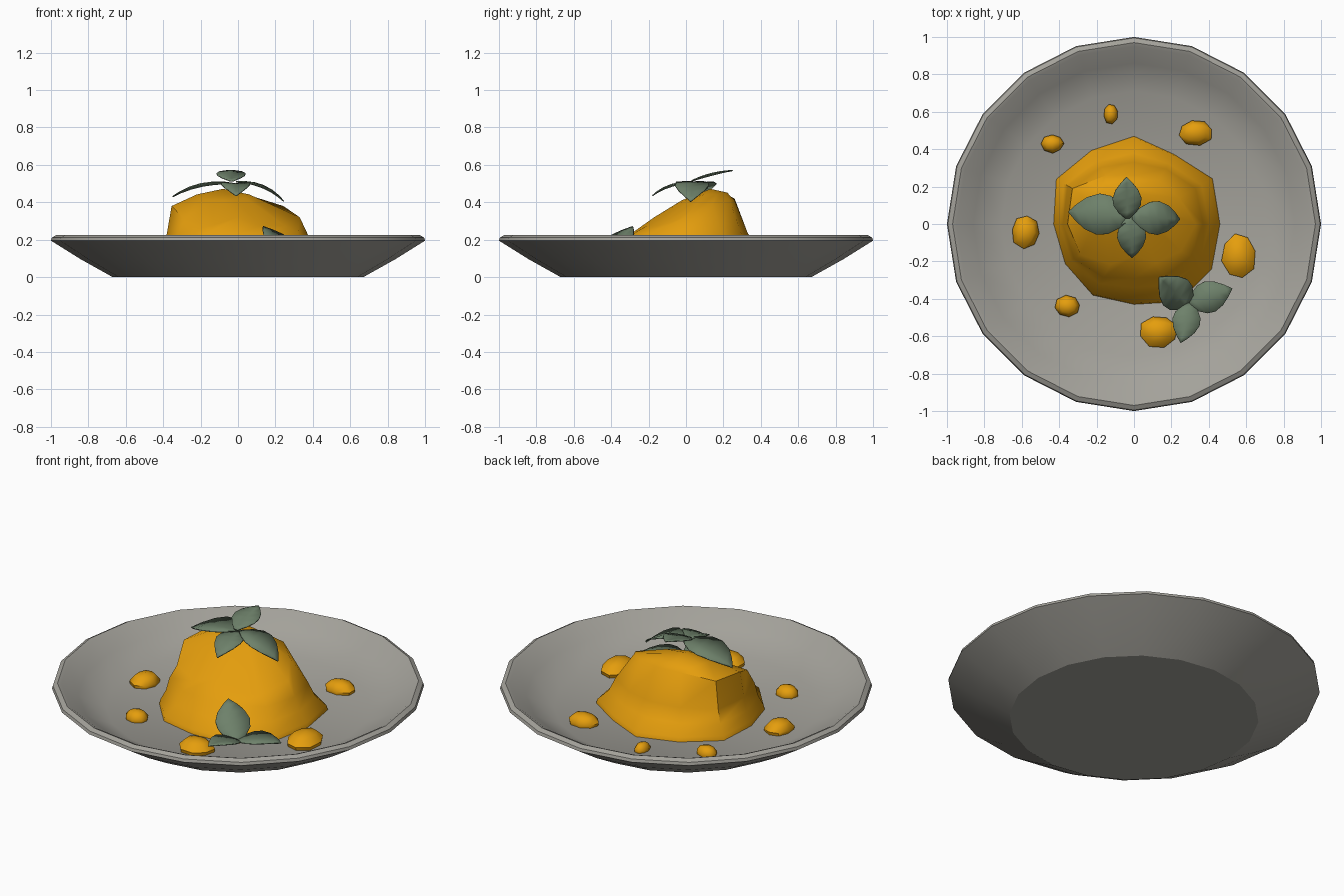
import bpy, bmesh, math, random
from mathutils import Vector

if "Cube" in bpy.data.objects:
    bpy.data.objects.remove(bpy.data.objects["Cube"])

random.seed(4)


def material(name, rgb):
    m = bpy.data.materials.new(name)
    m.diffuse_color = (*rgb, 1)
    m.use_nodes = True
    m.node_tree.nodes["Principled BSDF"].inputs["Base Color"].default_value = m.diffuse_color
    return m


GREY = material("warm grey", (0.37, 0.36, 0.325))
ORANGE = material("orange", (0.78, 0.34, 0.004))
GREEN = material("sage green", (0.155, 0.22, 0.145))


def finish(name, bm, mat, angle=40):
    bmesh.ops.recalc_face_normals(bm, faces=bm.faces)
    me = bpy.data.meshes.new(name)
    bm.to_mesh(me)
    bm.free()
    ob = bpy.data.objects.new(name, me)
    bpy.context.collection.objects.link(ob)
    me.materials.append(mat)
    bpy.ops.object.select_all(action='DESELECT')
    ob.select_set(True)
    bpy.context.view_layer.objects.active = ob
    bpy.ops.object.shade_smooth_by_angle(angle=math.radians(angle))
    return ob


def loft(bm, rings, bottom, top):
    """Bridge closed rings of points; cap each end with a fan to a point."""
    vs = [[bm.verts.new(p) for p in r] for r in rings]
    n = len(vs[0])
    for a, b in zip(vs, vs[1:]):
        for i in range(n):
            j = (i + 1) % n
            bm.faces.new((a[i], a[j], b[j], b[i]))
    for ring, p in ((vs[0], bottom), (vs[-1], top)):
        c = bm.verts.new(p)
        for i in range(n):
            bm.faces.new((ring[i], ring[(i + 1) % n], c))


def polar(r, a, z):
    return (r * math.cos(a), r * math.sin(a), z)


# Plate: 20-sided bowl profile
profile = [(0.67, 0), (0.84, 0.095), (1.0, 0.195), (0.995, 0.212), (0.97, 0.225),
           (0.95, 0.217), (0.86, 0.155), (0.71, 0.08)]
bm = bmesh.new()
loft(bm, [[polar(r, i * math.tau / 20, z) for i in range(20)] for r, z in profile],
     (0, 0, 0), (0, 0, 0.08))
finish("plate", bm, GREY, 28)

# Mound: flared skirt, steep wall, lopsided shoulder, crown (30 degree steps)
angles = [math.radians(30 * i) for i in range(12)]
skirt = [.46, .485, .43, .47, .455, .48, .43, .425, .44, .43, .48, .48]
wall = [.37, .38, .34, .33, .35, .41, .38, .37, .33, .29, .32, .37]
shoulder = [(.33, .32), (.28, .38), (.27, .41), (.26, .41), (.30, .42), (.38, .39),
            (.355, .38), (.33, .31), (.25, .28), (.17, .32), (.24, .275), (.29, .275)]
rings = [[polar(r, a, 0.078) for r, a in zip(skirt, angles)],
         [polar(r * 0.985, a, 0.105) for r, a in zip(skirt, angles)],
         [polar(r * 0.35 + w * 0.65, a, 0.16) for r, w, a in zip(skirt, wall, angles)],
         [polar(w, a, 0.235) for w, a in zip(wall, angles)],
         [polar(r, a, z) for (r, z), a in zip(shoulder, angles)]]
rings.append([(-0.08 + 0.14 * math.cos(a), 0.1 + 0.12 * math.sin(a),
               0.452 + 0.02 * min(0, 2 * math.sin(a)) - 0.01 * abs(math.cos(a)))
              for a in angles])
bm = bmesh.new()
loft(bm, rings, (0, 0, 0.078), (-0.08, 0.13, 0.472))
finish("mound", bm, ORANGE, 50)

# Scattered lumps: x, y, half width, half depth
lumps = [(.33, .49, .095, .07), (-.125, .59, .04, .055), (-.435, .43, .062, .05),
         (-.58, -.04, .078, .09), (-.355, -.44, .07, .058), (.13, -.575, .105, .092),
         (.56, -.17, .095, .125)]
for k, (x, y, a, b) in enumerate(lumps):
    h = 0.03 + 0.45 * min(a, b)
    bm = bmesh.new()
    turn = random.random()
    jit = [random.uniform(0.9, 1.06) for _ in range(8)]
    lay = []
    for s, z in ((0.95, 0.078), (1.0, 0.078 + h * 0.3), (0.65, 0.078 + h * 0.8)):
        lay.append([(x + a * s * jit[i] * math.cos(turn + i * math.tau / 8),
                     y + b * s * jit[i] * math.sin(turn + i * math.tau / 8), z)
                    for i in range(8)])
    loft(bm, lay, (x, y, 0.078), (x, y, 0.078 + h))
    finish(f"lump_{k + 1}", bm, ORANGE, 50)


# Leaves: pointed, creased along the midrib and bowed upwards
def leaf(name, base, tip, width, bow):
    base, tip = Vector(base), Vector(tip)
    d = tip - base
    side = d.cross(Vector((0, 0, 1))).normalized()
    up = side.cross(d).normalized()
    bm = bmesh.new()
    rows = []
    for t, w in ((0, .15), (.15, .6), (.32, .93), (.5, 1), (.7, .78), (.87, .4), (1, .02)):
        mid = base + d * t + up * bow * 4 * t * (1 - t)
        off = side * width / 2 * w
        rows.append([bm.verts.new(p) for p in
                     (mid - off, mid - up * 0.06 * width * w, mid + off)])
    for r, s in zip(rows, rows[1:]):
        for i in range(2):
            bm.faces.new((r[i], r[i + 1], s[i + 1], s[i]))
    ob = finish(name, bm, GREEN, 60)
    sol = ob.modifiers.new("thickness", 'SOLIDIFY')
    sol.thickness = 0.006
    sol.offset = 0


leaf("top_leaf_left", (-.02, .04, .50), (-.35, .065, .43), .22, .035)
leaf("top_leaf_right", (-.01, .04, .51), (.245, .025, .405), .18, .035)
leaf("top_leaf_back", (-.035, .03, .515), (-.04, .25, .57), .155, .012)
leaf("top_leaf_front", (-.015, .05, .50), (-.01, -.18, .435), .155, .03)
leaf("side_leaf_upright", (.30, -.44, .11), (.135, -.285, .27), .19, .01)
leaf("side_leaf_right", (.29, -.43, .12), (.525, -.345, .135), .17, .025)
leaf("side_leaf_front", (.305, -.42, .12), (.25, -.635, .155), .15, .02)
